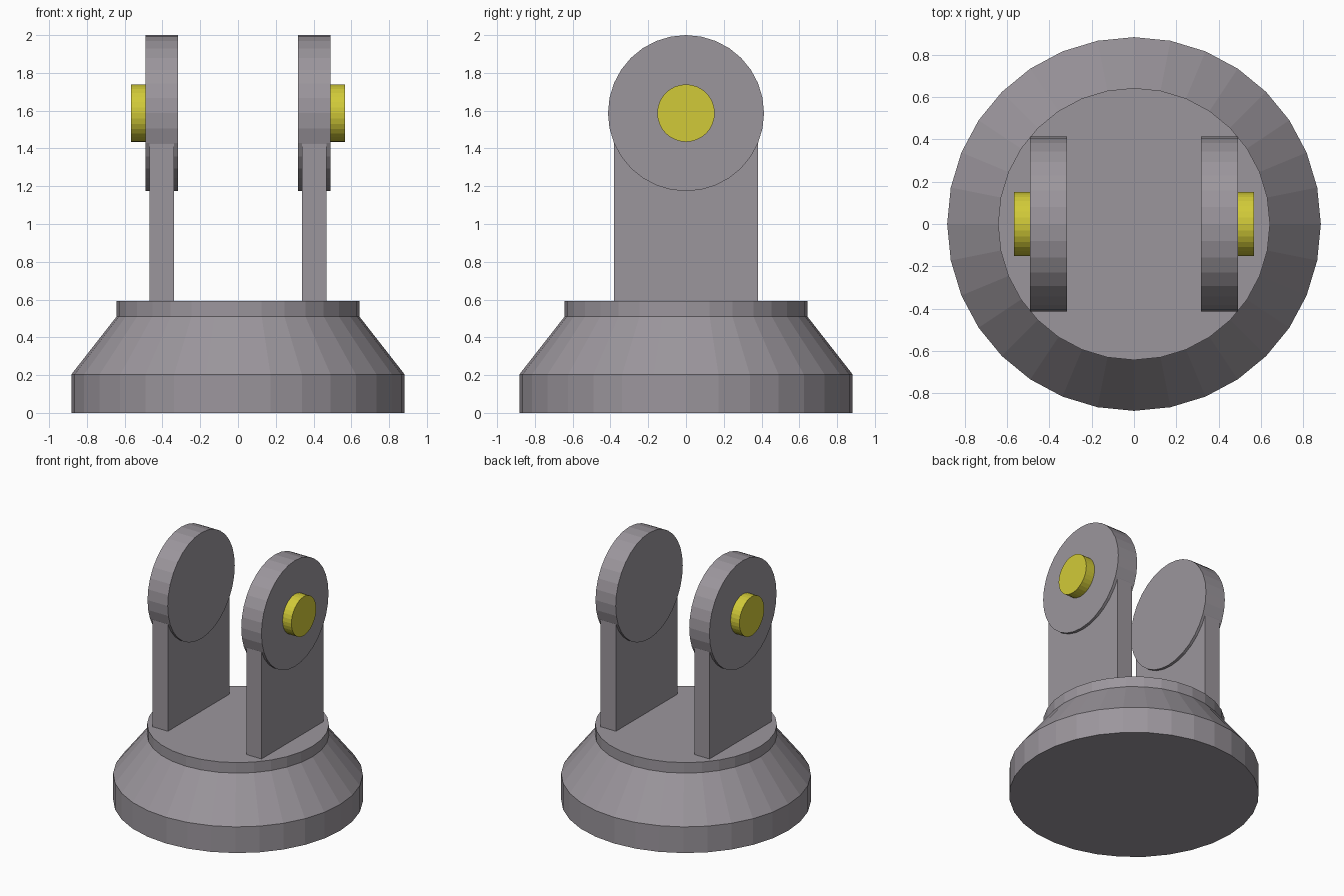
import bpy, bmesh, math
from mathutils import Matrix

if "Cube" in bpy.data.objects:
    bpy.data.objects.remove(bpy.data.objects["Cube"])


def material(name, rgb):
    m = bpy.data.materials.new(name)
    m.diffuse_color = (*rgb, 1)
    m.use_nodes = True
    m.node_tree.nodes["Principled BSDF"].inputs["Base Color"].default_value = m.diffuse_color
    return m


GREY = material("warm grey", (0.33, 0.305, 0.335))
YELLOW = material("yellow", (0.64, 0.59, 0.04))


def finish(name, bm, mat):
    bmesh.ops.recalc_face_normals(bm, faces=bm.faces)
    me = bpy.data.meshes.new(name)
    bm.to_mesh(me)
    bm.free()
    me.materials.append(mat)
    ob = bpy.data.objects.new(name, me)
    bpy.context.collection.objects.link(ob)
    return ob


def lathe(name, profile, mat, sides=32):
    """Stack of rings (radius, z) with capped ends."""
    bm = bmesh.new()
    rings = []
    for r, z in profile:
        rings.append([bm.verts.new((r * math.cos(math.tau * i / sides),
                                    r * math.sin(math.tau * i / sides), z))
                      for i in range(sides)])
    for a, b in zip(rings, rings[1:]):
        for i in range(sides):
            j = (i + 1) % sides
            bm.faces.new((a[i], a[j], b[j], b[i]))
    bm.faces.new(rings[0])
    bm.faces.new(rings[-1])
    return finish(name, bm, mat)


def disc_x(name, x0, x1, z, radius, mat):
    """Round disc whose axis runs along x."""
    bm = bmesh.new()
    bmesh.ops.create_cone(
        bm, cap_ends=True, segments=32, radius1=radius, radius2=radius,
        depth=abs(x1 - x0),
        matrix=Matrix.Translation(((x0 + x1) / 2, 0, z)) @ Matrix.Rotation(math.pi / 2, 4, 'Y'))
    return finish(name, bm, mat)


def box(name, x0, x1, half_y, z0, z1, mat):
    bm = bmesh.new()
    bmesh.ops.create_cube(
        bm, size=1,
        matrix=Matrix.Translation(((x0 + x1) / 2, 0, (z0 + z1) / 2))
        @ Matrix.Diagonal((abs(x1 - x0), half_y * 2, z1 - z0, 1)))
    return finish(name, bm, mat)


# Turned base: rim, sloped shoulder, collar
lathe("base", [(0.882, 0), (0.882, 0.204), (0.642, 0.511), (0.642, 0.593)], GREY)

# Two mirrored fork arms, each with a round head and an outer pin
AXLE_Z = 1.587
for side, s in (("left", -1), ("right", 1)):
    box(side + "_upright", s * 0.338, s * 0.469, 0.38, 0.593, 1.5, GREY)
    disc_x(side + "_round_head", s * 0.317, s * 0.491, AXLE_Z, 0.413, GREY)
    disc_x(side + "_pin", s * 0.491, s * 0.567, AXLE_Z, 0.152, YELLOW)
